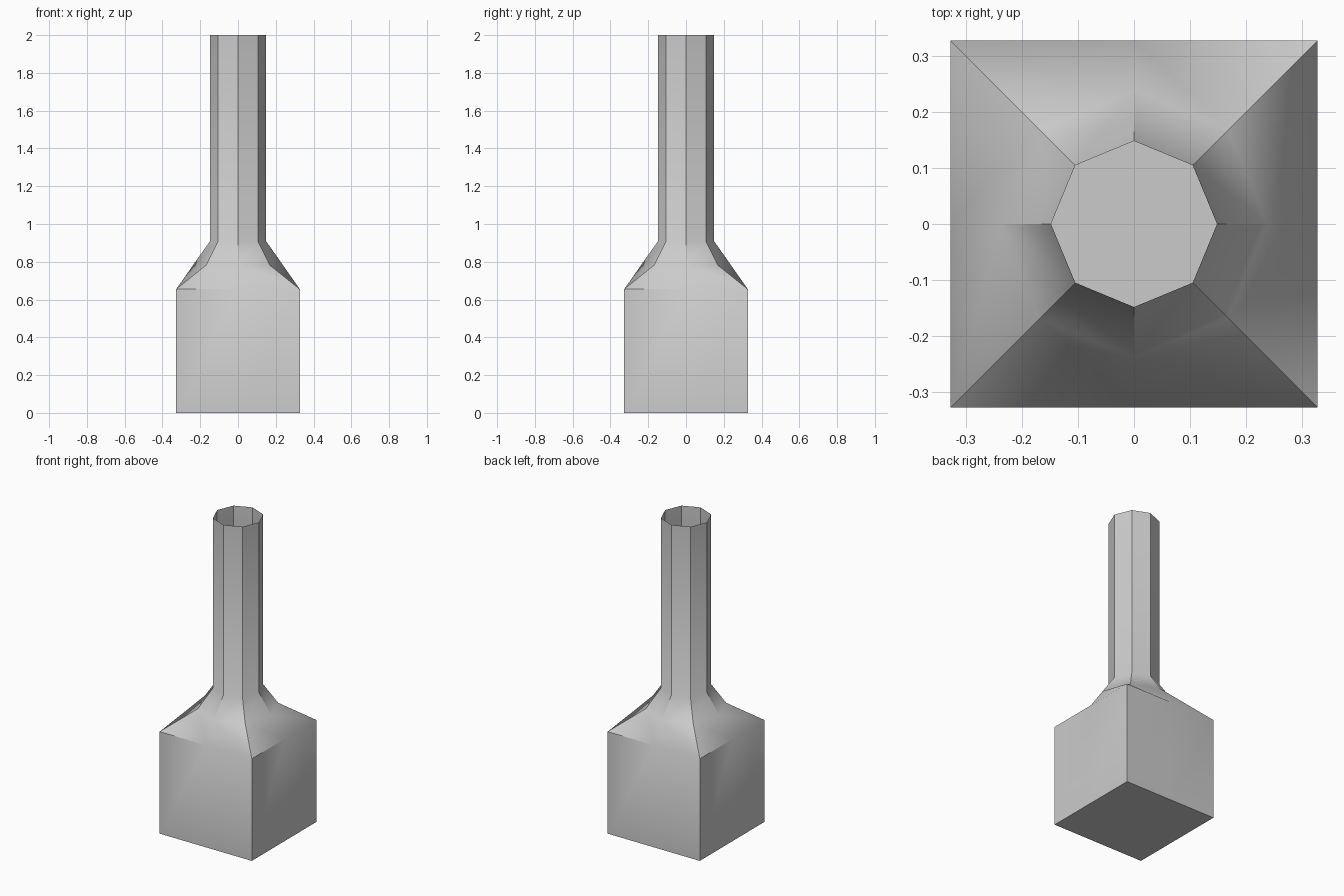
import bpy, bmesh, math

if "Cube" in bpy.data.objects:
    bpy.data.objects.remove(bpy.data.objects["Cube"])

grey = bpy.data.materials.new("light_grey")
grey.diffuse_color = (0.6, 0.6, 0.6, 1)
grey.use_nodes = True
grey.node_tree.nodes["Principled BSDF"].inputs["Base Color"].default_value = grey.diffuse_color

HALF = 0.327       # half width of the square body
R_NECK = 0.148     # neck radius
R_MID = (HALF + R_NECK) / 2


def octagon(r, z):
    return [(r * math.cos(i * math.pi / 4), r * math.sin(i * math.pi / 4), z) for i in range(8)]


def square(z):
    # square with a point at the middle of each side, matching the octagon order
    return [(HALF * round(math.cos(i * math.pi / 4)), HALF * round(math.sin(i * math.pi / 4)), z)
            for i in range(8)]


# one open shell: square body, two-step shoulder, eight-sided neck
rings = [square(0), square(0.655), octagon(R_MID, 0.783), octagon(R_NECK, 0.91), octagon(R_NECK, 2.0)]
bm = bmesh.new()
loops = [[bm.verts.new(p) for p in ring] for ring in rings]
bm.faces.new(loops[0][::-1])
for k in range(4):
    a, b = loops[k], loops[k + 1]
    for i in range(8):
        j = (i + 1) % 8
        if k == 1:  # twisted shoulder quads, split the same way all round
            bm.faces.new((a[i], a[j], b[i]))
            bm.faces.new((a[j], b[j], b[i]))
        else:
            bm.faces.new((a[i], a[j], b[j], b[i]))

mesh = bpy.data.meshes.new("bottle")
bm.to_mesh(mesh)
bm.free()
mesh.materials.append(grey)
bottle = bpy.data.objects.new("bottle", mesh)
bpy.context.collection.objects.link(bottle)
bpy.context.view_layer.objects.active = bottle
bottle.select_set(True)
bpy.ops.object.shade_smooth_by_angle(angle=math.radians(35))
